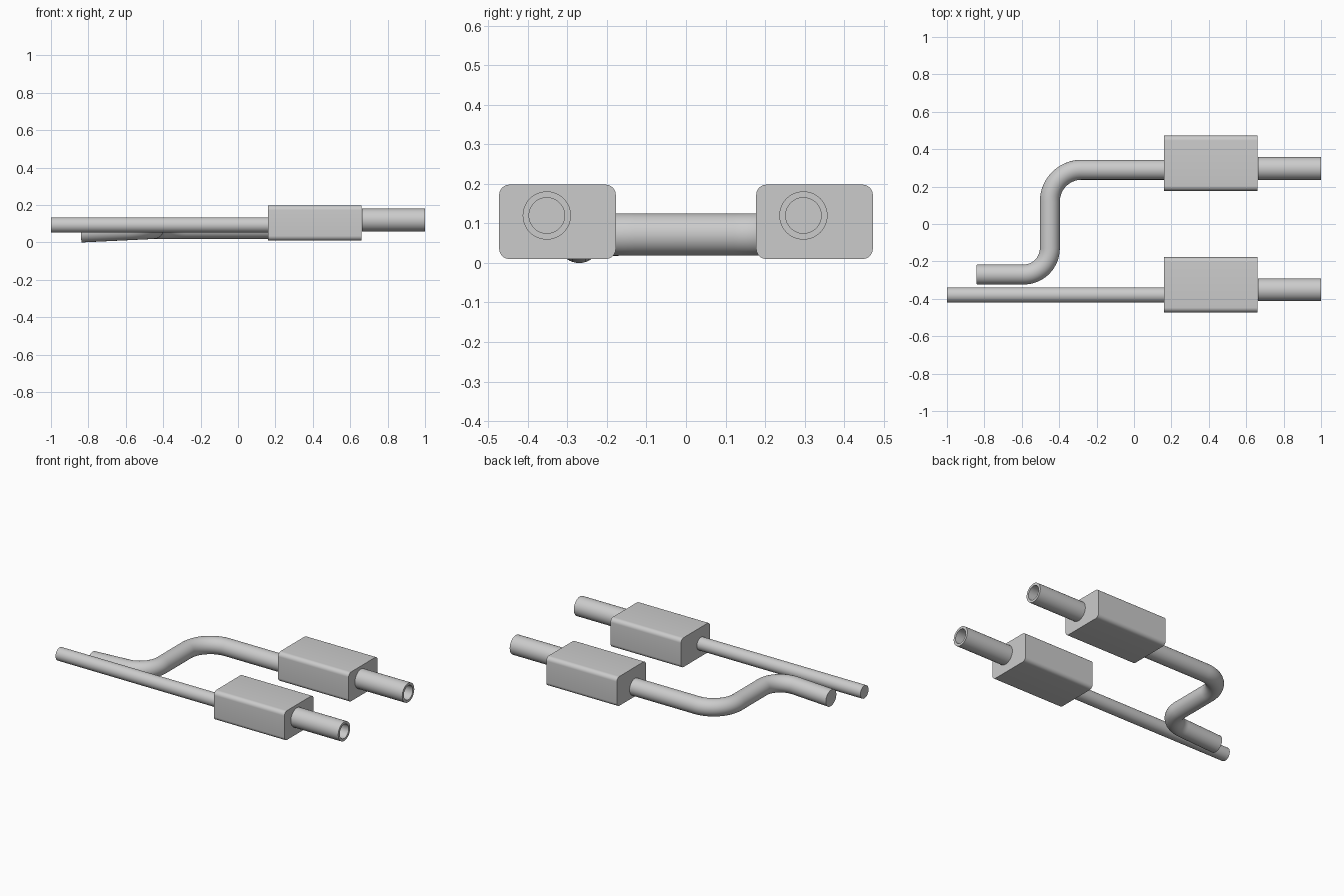
import bpy, bmesh, math
from mathutils import Vector, Matrix

if "Cube" in bpy.data.objects:
    bpy.data.objects.remove(bpy.data.objects["Cube"])


def finish(name, bm):
    bmesh.ops.recalc_face_normals(bm, faces=bm.faces)
    me = bpy.data.meshes.new(name)
    bm.to_mesh(me)
    bm.free()
    ob = bpy.data.objects.new(name, me)
    bpy.context.collection.objects.link(ob)
    bpy.ops.object.select_all(action='DESELECT')
    bpy.context.view_layer.objects.active = ob
    ob.select_set(True)
    bpy.ops.object.shade_smooth_by_angle(angle=math.radians(35))
    return ob


def bridge(bm, a, b):
    n = len(a)
    for i in range(n):
        j = (i + 1) % n
        bm.faces.new((a[i], a[j], b[j], b[i]))


def pipe(name, path, radius, sides=40):
    """Capped round pipe swept along a path."""
    bm = bmesh.new()
    pts = [Vector(p) for p in path]
    rings = []
    for k, p in enumerate(pts):
        t = (pts[min(k + 1, len(pts) - 1)] - pts[max(k - 1, 0)]).normalized()
        u = Vector((0, 0, 1))
        u = (u - t * u.dot(t)).normalized()
        v = t.cross(u)
        rings.append([bm.verts.new(p + radius * (u * math.cos(a) + v * math.sin(a)))
                      for a in (2 * math.pi * i / sides for i in range(sides))])
    for a, b in zip(rings, rings[1:]):
        bridge(bm, a, b)
    bm.faces.new(rings[0])
    bm.faces.new(rings[-1])
    return finish(name, bm)


def tube(name, x0, x1, y, z, r_out, r_in, sides=48):
    """Open tube with wall thickness along x."""
    bm = bmesh.new()
    loops = [[bm.verts.new((x, y + r * math.cos(2 * math.pi * i / sides),
                            z + r * math.sin(2 * math.pi * i / sides))) for i in range(sides)]
             for x, r in ((x0, r_out), (x1, r_out), (x1, r_in), (x0, r_in))]
    for k in range(4):
        bridge(bm, loops[k], loops[(k + 1) % 4])
    return finish(name, bm)


def muffler(name, y):
    """Box with its four lengthwise edges rounded."""
    bm = bmesh.new()
    bmesh.ops.create_cube(bm, size=1, matrix=Matrix.Translation((0.41, y, 0.104))
                          @ Matrix.Diagonal((0.5, 0.295, 0.188, 1)))
    edges = [e for e in bm.edges if abs(e.verts[0].co.x - e.verts[1].co.x) > 0.1]
    bmesh.ops.bevel(bm, geom=edges, offset=0.026, segments=8, profile=0.5, affect='EDGES')
    return finish(name, bm)


# Mufflers and tail tips
for side, y, tip_y in (("left", 0.325, 0.297), ("right", -0.325, -0.352)):
    muffler(side + "_muffler", y)
    tube(side + "_tail_tip", 0.664, 1.0, tip_y, 0.12, 0.061, 0.045)

# Straight inlet pipe
pipe("straight_inlet_pipe", [(-1, -0.38, 0.093), (0.17, -0.38, 0.093)], 0.041)

# S-bent inlet pipe, with its free end dipping slightly
N, Z, SLOPE = 16, 0.072, 0.048
quarter = [math.pi / 2 * i / N for i in range(N + 1)]
path = [(0.17, 0.29, Z)]
path += [(-0.28 - 0.17 * math.sin(a), 0.12 + 0.17 * math.cos(a), Z) for a in quarter]
path += [(-0.45 - d, -0.13 - 0.14 * math.sin(a), Z - SLOPE * d)
         for a in quarter for d in [0.14 * (1 - math.cos(a))]]
path.append((-0.84, -0.27, Z - SLOPE * 0.39))
pipe("bent_inlet_pipe", path, 0.0535)
